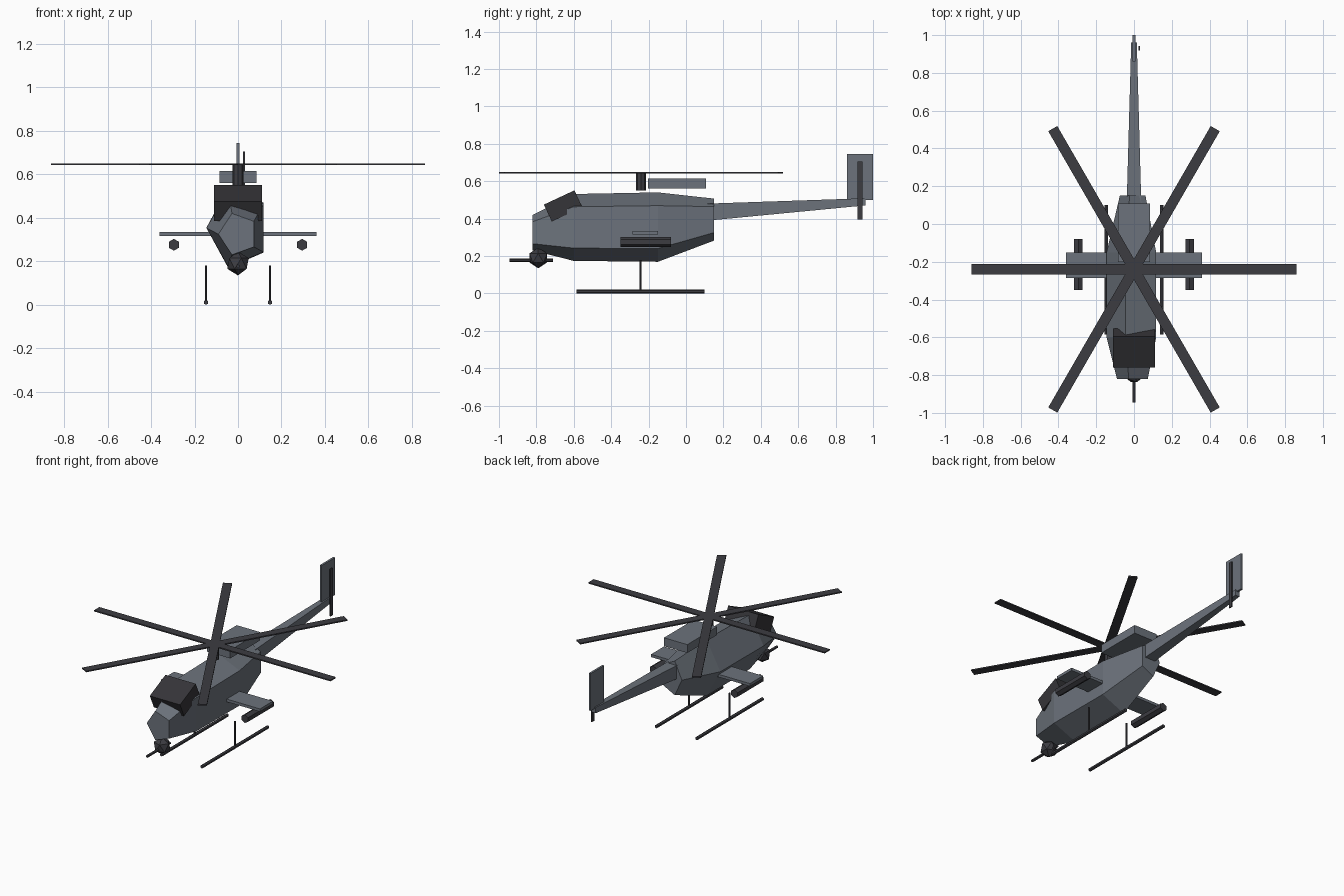
import bpy, bmesh, math
from mathutils import Matrix, Vector

cube = bpy.data.objects.get("Cube")
if cube:
    bpy.data.objects.remove(cube)


def material(name, rgb):
    m = bpy.data.materials.new(name)
    m.use_nodes = True
    m.diffuse_color = (*rgb, 1)
    m.node_tree.nodes["Principled BSDF"].inputs["Base Color"].default_value = (*rgb, 1)
    return m


GREY = material("slate grey", (0.15, 0.17, 0.20))
DARK = material("dark metal", (0.045, 0.045, 0.053))
GLASS = material("canopy black", (0.036, 0.035, 0.040))


def finish(name, bm, mat):
    bmesh.ops.recalc_face_normals(bm, faces=bm.faces)
    mesh = bpy.data.meshes.new(name)
    bm.to_mesh(mesh)
    bm.free()
    mesh.materials.append(mat)
    ob = bpy.data.objects.new(name, mesh)
    bpy.context.collection.objects.link(ob)
    return ob


def box(name, centre, size, mat, axis="X", angle=0):
    bm = bmesh.new()
    m = (Matrix.Translation(centre) @ Matrix.Rotation(math.radians(angle), 4, axis)
         @ Matrix.Diagonal((*size, 1)))
    bmesh.ops.create_cube(bm, size=1, matrix=m)
    return finish(name, bm, mat)


def rod(name, start, end, radius, sides, mat):
    a, b = Vector(start), Vector(end)
    bm = bmesh.new()
    turn = (b - a).to_track_quat("Z", "Y").to_matrix().to_4x4()
    bmesh.ops.create_cone(bm, cap_ends=True, segments=sides, radius1=radius, radius2=radius,
                          depth=(b - a).length,
                          matrix=Matrix.Translation((a + b) / 2) @ turn)
    return finish(name, bm, mat)


def loft(name, sections, sides, start, mat):
    """Sections are (y, centre z, x radius, z radius)."""
    bm = bmesh.new()
    angles = [math.radians(start) + math.tau * i / sides for i in range(sides)]
    rings = [[bm.verts.new((rx * math.cos(a), y, z + rz * math.sin(a))) for a in angles]
             for y, z, rx, rz in sections]
    for r, s in zip(rings, rings[1:]):
        for i in range(sides):
            j = (i + 1) % sides
            bm.faces.new((r[i], r[j], s[j], s[i]))
    bm.faces.new(rings[0])
    bm.faces.new(rings[-1])
    return finish(name, bm, mat)


# Fuselage with five-sided section, and square tapered tail boom
loft("fuselage", [(-0.82, 0.325, 0.09, 0.1), (-0.6, 0.353, 0.145, 0.188),
                  (-0.15, 0.355, 0.145, 0.195), (0.15, 0.395, 0.075, 0.118)], 5, 36, GREY)
loft("tail_boom", [(0.1, 0.434, 0.055, 0.065), (0.96, 0.49, 0.021, 0.027)], 4, 45, GREY)
box("tail_fin", (0, 0.93, 0.622), (0.014, 0.14, 0.245), GREY)
box("tail_rotor", (0.028, 0.93, 0.55), (0.008, 0.025, 0.31), DARK)

# Canopy, engine housing and wings
box("canopy", (0, -0.657, 0.468), (0.22, 0.18, 0.1), GLASS, "X", 25)
box("engine_housing", (0, -0.047, 0.588), (0.17, 0.31, 0.055), GREY)
box("stub_wings", (0, -0.218, 0.325), (0.72, 0.135, 0.018), GREY)

# Main rotor: three bars make six blades
rod("rotor_mast", (0, -0.24, 0.55), (0, -0.24, 0.645), 0.026, 8, DARK)
for i in range(3):
    box(f"rotor_blade_{i + 1}", (0, -0.24, 0.646), (1.72, 0.055, 0.008), DARK, "Z", 60 * i)

# Nose gun
bm = bmesh.new()
bmesh.ops.create_icosphere(bm, subdivisions=1, radius=0.055,
                           matrix=Matrix.Translation((0, -0.79, 0.19)))
finish("gun_turret", bm, DARK)
rod("gun_barrel", (0, -0.945, 0.177), (0, -0.71, 0.177), 0.009, 6, DARK)

# Mirrored pods and landing skids
for side, s in (("left", 1), ("right", -1)):
    pod = rod(side + "_pod", (s * 0.295, -0.35, 0.276), (s * 0.295, -0.08, 0.276),
              0.027, 6, DARK)
    rod(side + "_skid", (s * 0.147, -0.585, 0.011), (s * 0.147, 0.1, 0.011), 0.011, 6, DARK)
    rod(side + "_skid_strut", (s * 0.147, -0.243, 0.01), (s * 0.147, -0.243, 0.18),
        0.006, 6, DARK)
